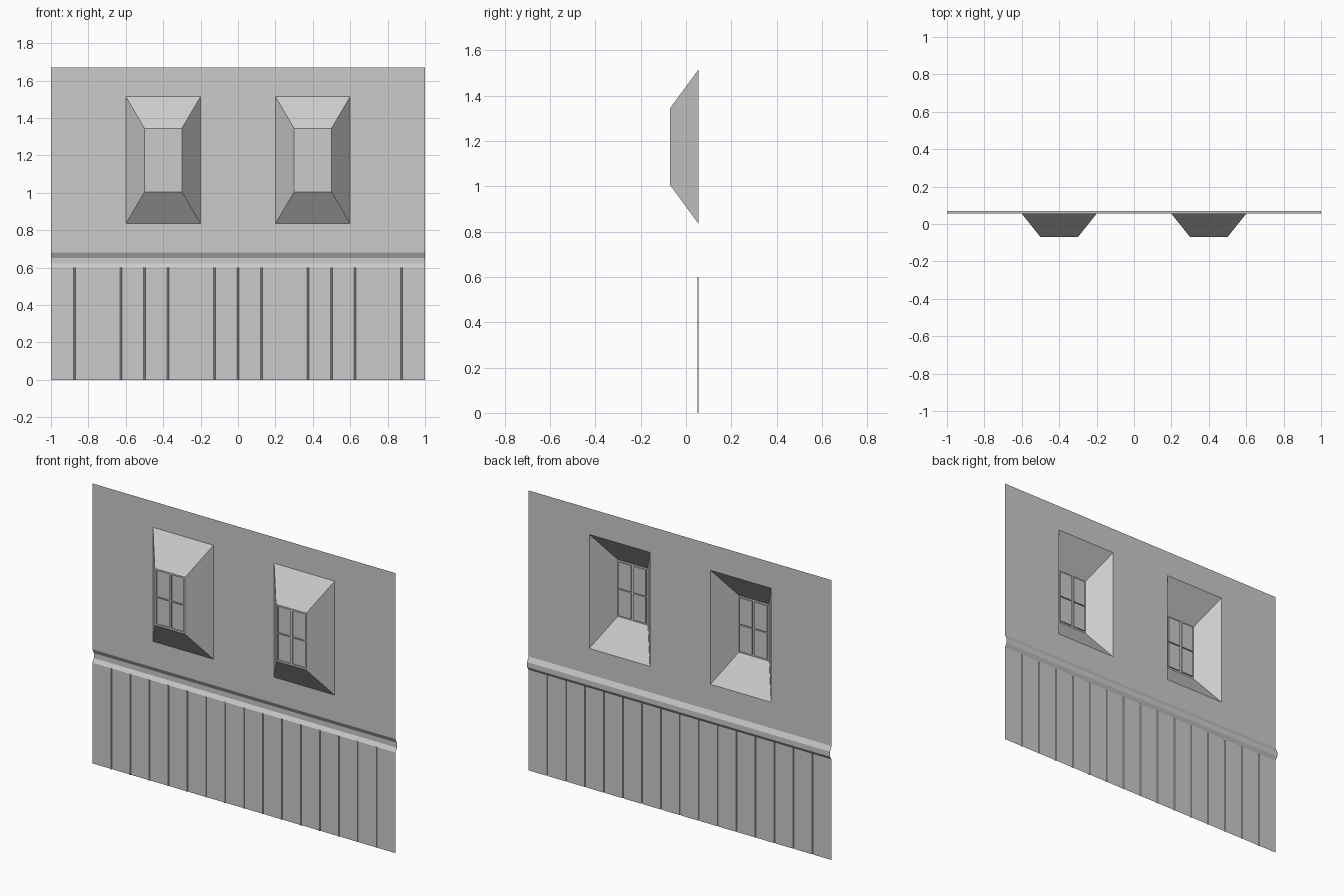
import bpy, bmesh

if "Cube" in bpy.data.objects:
    bpy.data.objects.remove(bpy.data.objects["Cube"])

WALL_Y, SILL_Y, PANE_Y = 0.055, -0.07, -0.063
TOP, RAIL_LO, RAIL_HI = 1.67, 0.60, 0.68


def make(name, quads):
    """Weld a list of quads into one open sheet object facing +y."""
    bm = bmesh.new()
    for q in quads:
        bm.faces.new([bm.verts.new(p) for p in q])
    bmesh.ops.remove_doubles(bm, verts=bm.verts, dist=1e-5)
    for f in bm.faces:
        f.normal_update()
        if f.normal.y < -1e-4:
            f.normal_flip()
    me = bpy.data.meshes.new(name)
    bm.to_mesh(me)
    bm.free()
    ob = bpy.data.objects.new(name, me)
    bpy.context.collection.objects.link(ob)
    return ob


def rect(x0, x1, z0, z1, y):
    return [(x0, y, z0), (x0, y, z1), (x1, y, z1), (x1, y, z0)]


def ring(a, b):
    """Four quads joining two rectangles."""
    return [(a[i], a[(i + 1) % 4], b[(i + 1) % 4], b[i]) for i in range(4)]


def grid(xs, zs, y, holes):
    """Flat sheet split at xs and zs, leaving out the cells in holes."""
    return [rect(xs[i], xs[i + 1], zs[j], zs[j + 1], y)
            for i in range(len(xs) - 1) for j in range(len(zs) - 1)
            if (i, j) not in holes]


# Upper wall with two window openings
make("upper_wall", grid([-1, -0.6, -0.2, 0.2, 0.6, 1],
                        [RAIL_HI, 0.835, 1.515, TOP], WALL_Y, [(1, 1), (3, 1)]))

# Rail: shallow bevelled profile standing off the wall
profile = [(WALL_Y, RAIL_LO), (0.07, 0.622), (0.07, 0.652), (WALL_Y, RAIL_HI)]
make("chair_rail", [[(-1, *p), (-1, *q), (1, *q), (1, *p)]
                    for p, q in zip(profile, profile[1:])])

# Wainscot: sixteen boards separated by narrow grooves
outline = [(-1, WALL_Y)]
for k in range(-7, 8):
    x = k * 0.125
    outline += [(x - 0.005, WALL_Y), (x - 0.003, 0.05),
                (x + 0.003, 0.05), (x + 0.005, WALL_Y)]
outline.append((1, WALL_Y))
make("wainscot_boards", [[(*p, 0), (*p, RAIL_LO), (*q, RAIL_LO), (*q, 0)]
                         for p, q in zip(outline, outline[1:])])

# Windows: splayed reveal, frame, panes and thin glazing bars
for side, cx in (("left", -0.4), ("right", 0.4)):
    make(side + "_window_reveal", ring(rect(cx - 0.2, cx + 0.2, 0.835, 1.515, WALL_Y),
                                       rect(cx - 0.1, cx + 0.1, 1.005, 1.345, SILL_Y)))
    xs = [cx + d for d in (-0.1, -0.09, -0.008, 0.008, 0.09, 0.1)]
    zs = [1.005, 1.015, 1.172, 1.178, 1.335, 1.345]
    holes = [(i, j) for i in (1, 3) for j in (1, 3)]
    quads = grid(xs, zs, SILL_Y, holes)
    for i, j in holes:
        cell = (xs[i], xs[i + 1], zs[j], zs[j + 1])
        inner = rect(*cell, PANE_Y)
        quads += ring(rect(*cell, SILL_Y), inner) + [inner]
    make(side + "_window_frame", quads)
    # Centre meeting stile
    make(side + "_window_stile", [rect(cx - 0.001, cx + 0.001, 1.005, 1.345, SILL_Y + 0.001)])
